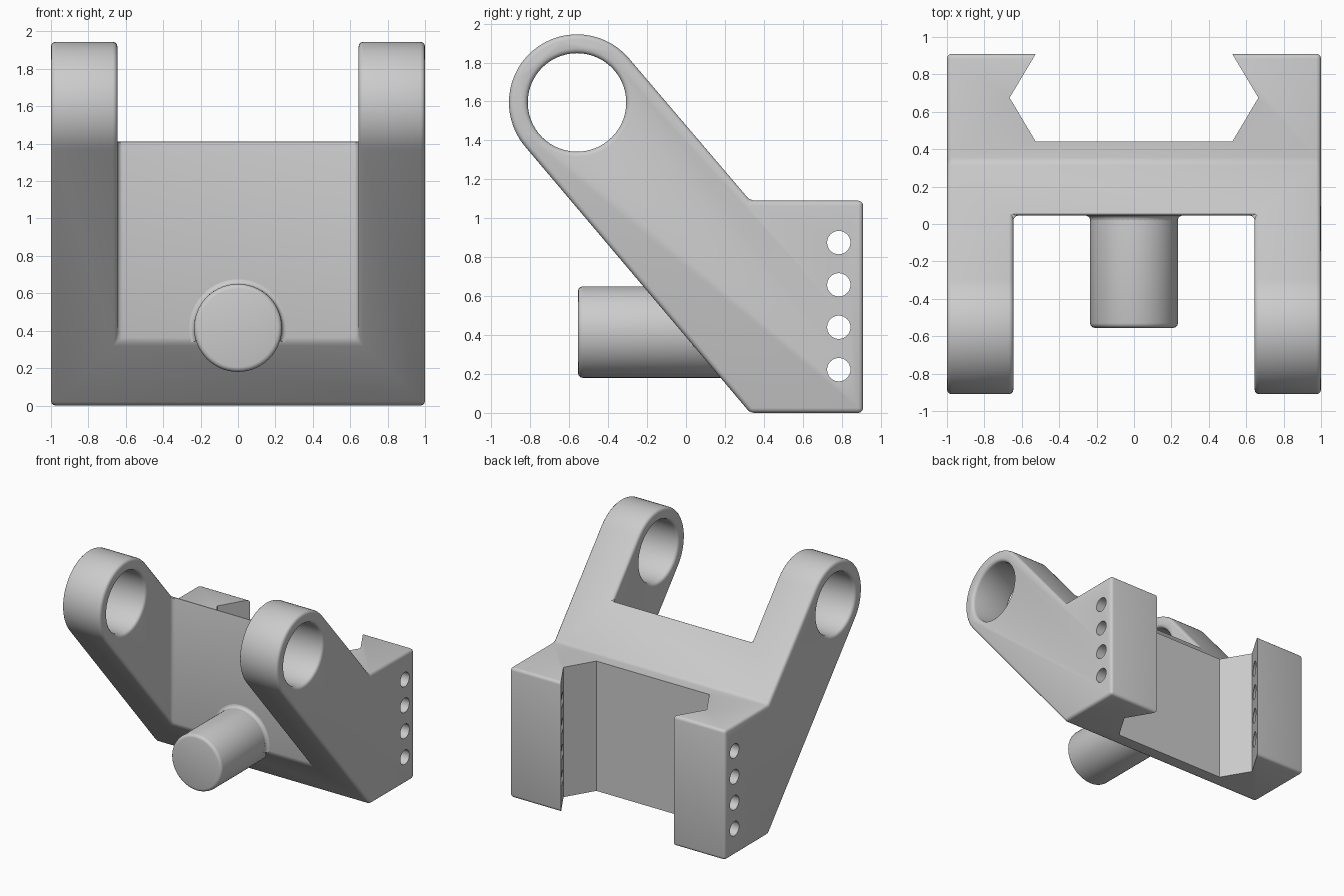
import bpy, bmesh, math
from mathutils import Matrix, Vector

default = bpy.data.objects.get("Cube")
if default:
    bpy.data.objects.remove(default, do_unlink=True)

grey = bpy.data.materials.new("plain_grey")
grey.use_nodes = True
colour = (0.6, 0.6, 0.6, 1)
grey.diffuse_color = colour
grey.node_tree.nodes["Principled BSDF"].inputs["Base Color"].default_value = colour

ROUND = 0.025
EYE_Y, EYE_Z, EYE_R = -0.56, 1.595, 0.35
WALL_Y = 0.045


def finish(name, bm):
    bmesh.ops.recalc_face_normals(bm, faces=bm.faces)
    mesh = bpy.data.meshes.new(name)
    bm.to_mesh(mesh)
    bm.free()
    obj = bpy.data.objects.new(name, mesh)
    bpy.context.collection.objects.link(obj)
    mesh.materials.append(grey)
    return obj


def prism(name, points, direction):
    """Extrude a closed loop of points along a direction."""
    bm = bmesh.new()
    face = bm.faces.new([bm.verts.new(p) for p in points])
    new = bmesh.ops.extrude_face_region(bm, geom=[face])["geom"]
    verts = [v for v in new if isinstance(v, bmesh.types.BMVert)]
    bmesh.ops.translate(bm, vec=direction, verts=verts)
    return finish(name, bm)


def cylinder(name, radius, centre, length, axis, sides):
    bm = bmesh.new()
    turn = Matrix.Rotation(math.pi / 2, 4, "Y" if axis == "X" else "X")
    bmesh.ops.create_cone(bm, cap_ends=True, segments=sides, radius1=radius,
                          radius2=radius, depth=length,
                          matrix=Matrix.Translation(centre) @ turn)
    return finish(name, bm)


def apply(obj, mod):
    bpy.context.view_layer.objects.active = obj
    bpy.ops.object.modifier_apply(modifier=mod.name)


def cut(obj, cutter):
    cutter.hide_render = True
    mod = obj.modifiers.new("cut", "BOOLEAN")
    mod.operation = "DIFFERENCE"
    mod.solver = "EXACT"
    mod.object = cutter
    apply(obj, mod)
    bpy.data.objects.remove(cutter, do_unlink=True)


def soften(obj):
    mod = obj.modifiers.new("round", "BEVEL")
    mod.width = ROUND
    mod.segments = 3
    mod.limit_method = "ANGLE"
    mod.angle_limit = math.radians(30)
    apply(obj, mod)


def smooth(obj):
    bpy.ops.object.select_all(action="DESELECT")
    obj.select_set(True)
    bpy.context.view_layer.objects.active = obj
    bpy.ops.object.shade_smooth_by_angle(angle=math.radians(32))


def tangent_angle(y, z, side):
    """Angle on the eye circle where a line from (y, z) touches it."""
    dy, dz = y - EYE_Y, z - EYE_Z
    return math.atan2(dz, dy) + side * math.acos(EYE_R / math.hypot(dy, dz))


# Bracket body: side profile with rounded arm ends, extruded across the width
start = tangent_angle(0.33, 1.09, 1)
end = tangent_angle(0.33, 0, -1) + 2 * math.pi
STEPS = 28
profile = [(0.33, 0), (0.91, 0), (0.91, 1.09), (0.33, 1.09)]
for i in range(STEPS + 1):
    a = start + (end - start) * i / STEPS
    profile.append((EYE_Y + EYE_R * math.cos(a), EYE_Z + EYE_R * math.sin(a)))
body = prism("bracket_body", [(-1, y, z) for y, z in profile], (2, 0, 0))

# Gap between the two arms, and the large eye holes, then rounded edges
gap = [(-0.645, -2), (0.645, -2), (0.645, WALL_Y), (-0.645, WALL_Y)]
cut(body, prism("arm_gap_cutter", [(x, y, -1) for x, y in gap], (0, 0, 4)))
cut(body, cylinder("eye_cutter", 0.253, (0, EYE_Y, EYE_Z), 3, "X", 56))
soften(body)

# Sharp-edged rear channel with vee sides
half = [(0.525, 0.44), (0.665, 0.675), (0.525, 0.91), (0.525, 1.2)]
channel = half + [(-x, y) for x, y in reversed(half)]
cut(body, prism("channel_cutter", [(x, y, -1) for x, y in channel], (0, 0, 4)))

# Rows of small cross holes
for z in (0.222, 0.44, 0.658, 0.875):
    cut(body, cylinder("cross_hole_cutter", 0.06, (0, 0.785, z), 3, "X", 32))
smooth(body)

# Front pin, rooted inside the body
PIN_R, PIN_Z, FRONT, ROOT = 0.235, 0.415, -0.555, 0.3
pin = cylinder("front_pin", PIN_R, (0, (FRONT + ROOT) / 2, PIN_Z),
               ROOT - FRONT, "Y", 56)
soften(pin)
smooth(pin)

# Small fillet where the pin meets the upright wall
bm = bmesh.new()
section = [(PIN_R - 0.01, WALL_Y + 0.01), (PIN_R - 0.01, WALL_Y - ROUND)]
for i in range(5):
    a = math.pi / 2 * i / 4
    section.append((PIN_R + ROUND * (1 - math.cos(a)),
                    WALL_Y - ROUND * (1 - math.sin(a))))
section.append((PIN_R + ROUND, WALL_Y + 0.01))
tilt = math.asin((0.345 - PIN_Z) / PIN_R)
first = Matrix.Rotation(-tilt, 3, "Y")
centre = Vector((0, 0, PIN_Z))
face = bm.faces.new([bm.verts.new(centre + first @ Vector((r, y, 0)))
                     for r, y in section])
bmesh.ops.spin(bm, geom=[face] + face.edges[:] + face.verts[:], cent=centre,
               axis=(0, -1, 0), angle=math.pi - 2 * tilt, steps=32)
smooth(finish("pin_fillet", bm))
